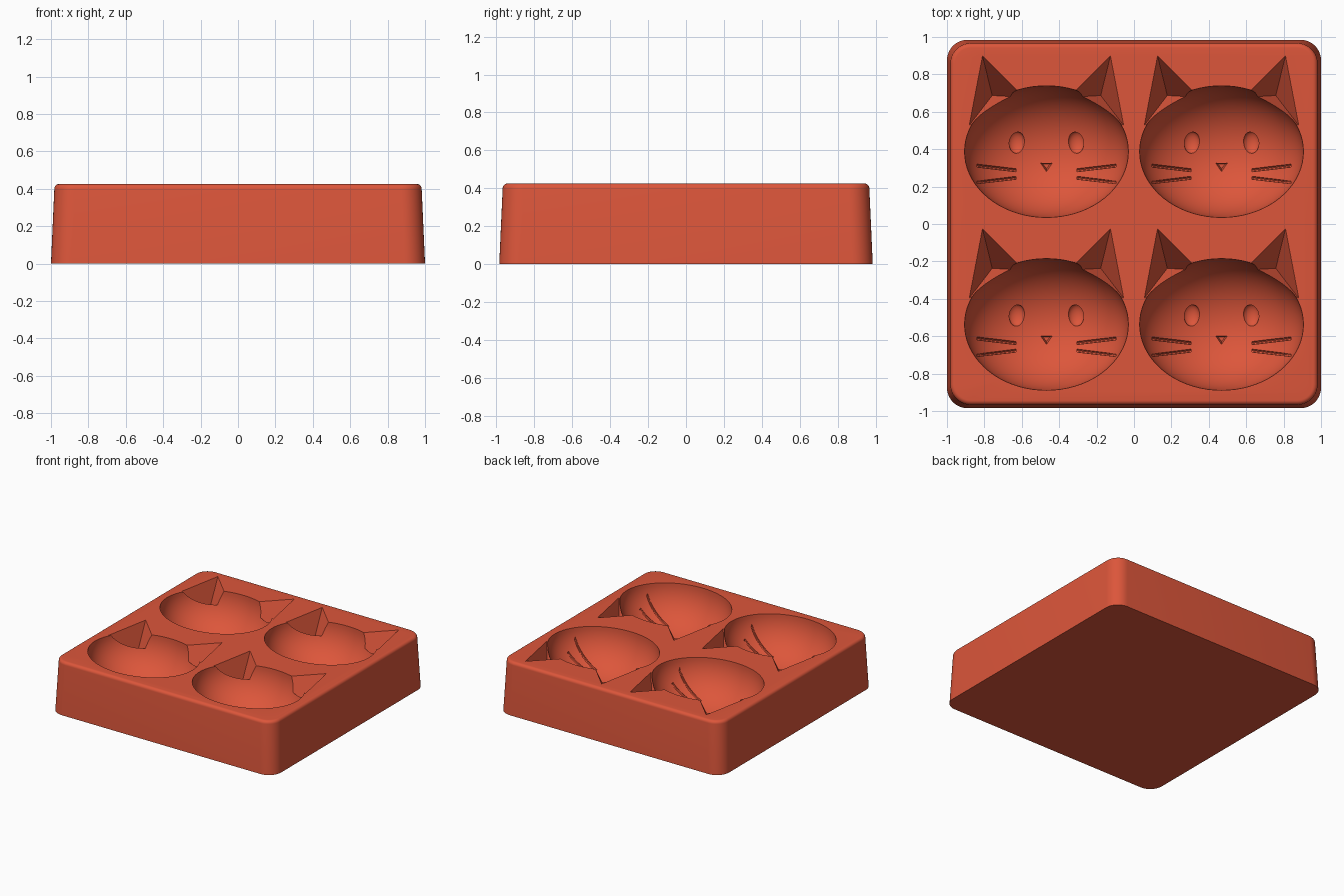
import bpy, bmesh, math
from mathutils import Vector, Matrix

if "Cube" in bpy.data.objects:
    bpy.data.objects.remove(bpy.data.objects["Cube"], do_unlink=True)

TOP = 0.425                      # height of the tray
HEAD = Vector((0.438, 0.352, 0.33))   # half sizes of a head hollow
CENTRES = [(x, y) for x in (-0.468, 0.468) for y in (0.387, -0.537)]

clay = bpy.data.materials.new("terracotta_red")
clay.use_nodes = True
colour = (0.72, 0.093, 0.043, 1)
clay.diffuse_color = colour
clay.node_tree.nodes["Principled BSDF"].inputs["Base Color"].default_value = colour


def make_object(name, bm):
    bmesh.ops.recalc_face_normals(bm, faces=bm.faces)
    mesh = bpy.data.meshes.new(name)
    bm.to_mesh(mesh)
    bm.free()
    mesh.materials.append(clay)
    obj = bpy.data.objects.new(name, mesh)
    bpy.context.collection.objects.link(obj)
    return obj


def loft(bm, rings):
    """Skin a list of equal point rings and cap both ends."""
    loops = [[bm.verts.new(p) for p in ring] for ring in rings]
    n = len(loops[0])
    for a, b in zip(loops, loops[1:]):
        for i in range(n):
            j = (i + 1) % n
            bm.faces.new((a[i], a[j], b[j], b[i]))
    bm.faces.new(loops[0][::-1])
    bm.faces.new(loops[-1])


def rounded_rectangle(hx, hy, r, z, steps=10):
    pts = []
    for k, (sx, sy) in enumerate([(1, 1), (-1, 1), (-1, -1), (1, -1)]):
        for i in range(steps + 1):
            a = (k + i / steps) * math.pi / 2
            pts.append((sx * (hx - r) + r * math.cos(a),
                        sy * (hy - r) + r * math.sin(a), z))
    return pts


def hollow_z(x, y):
    """Height of the head hollow's floor at an offset from its centre."""
    return TOP - HEAD.z * math.sqrt(max(0, 1 - (x / HEAD.x) ** 2 - (y / HEAD.y) ** 2))


def cutter(name, build, sides=(1,)):
    """Repeat one shape in every hollow, mirrored for each side."""
    bm = bmesh.new()
    for cx, cy in CENTRES:
        for s in sides:
            build(bm, cx, cy, s)
    obj = make_object(name, bm)
    obj.hide_render = True
    return obj


def head(bm, cx, cy, s):
    place = Matrix.Translation((cx, cy, TOP + 0.001)) @ Matrix.Diagonal((*HEAD, 1))
    bmesh.ops.create_uvsphere(bm, u_segments=72, v_segments=40, radius=1, matrix=place)


def ear(bm, cx, cy, s):
    # upside-down pyramid, widened above the top face
    apex = Vector((-0.29, 0.30, -0.25))
    corners = [Vector(p) for p in ((-0.342, 0.512, 0), (-0.413, 0.14, 0), (-0.12, 0.29, 0))]
    pts = [apex] + [apex + (p - apex) * 1.2 for p in corners]
    v = [bm.verts.new((cx + s * p.x, cy + p.y, TOP + p.z)) for p in pts]
    for f in ((0, 1, 2), (0, 2, 3), (0, 3, 1), (1, 2, 3)):
        bm.faces.new([v[i] for i in f])


def eye(bm, cx, cy, s):
    x, y = s * 0.16, 0.05
    place = Matrix.Translation((cx + x, cy + y, hollow_z(x, y))) @ Matrix.Diagonal((0.045, 0.06, 0.03, 1))
    bmesh.ops.create_uvsphere(bm, u_segments=24, v_segments=12, radius=1, matrix=place)


def nose(bm, cx, cy, s):
    z = hollow_z(0, -0.08)
    tri = ((-0.036, -0.06), (0, -0.108), (0.036, -0.06))
    loft(bm, [[(cx + x * k, cy - 0.075 + (y + 0.075) * k, z + h) for x, y in tri]
              for k, h in ((0.5, -0.03), (1, 0.01), (1, 0.06))])


def whiskers(bm, cx, cy, s):
    r = 0.009
    for y0, y1 in ((-0.10, -0.075), (-0.14, -0.165)):
        rings = []
        for i in range(9):
            t = i / 8
            x, y = 0.162 + 0.21 * t, y0 + (y1 - y0) * t
            z = hollow_z(x, y)
            rings.append([(cx + s * x, cy + y + r * math.cos(a), z + 1.5 * r * math.sin(a))
                          for a in (k * math.pi / 4 for k in range(8))])
        loft(bm, rings)


# Tray body: tapered sides, rounded corners and a soft top rim
bm = bmesh.new()
rim = 0.025
rings = [rounded_rectangle(1.0, 0.985, 0.11, 0)]
for i in range(7):
    a = i / 6 * math.pi / 2
    inset = rim * (1 - math.cos(a))
    rings.append(rounded_rectangle(0.982 - inset, 0.967 - inset, 0.11 - inset,
                                   TOP - rim + rim * math.sin(a)))
loft(bm, rings)
tray = make_object("mould_tray", bm)

# Cat-shaped hollows
both = (1, -1)
cutters = [cutter("head_cutter", head), cutter("ear_cutter", ear, both),
           cutter("eye_cutter", eye, both), cutter("nose_cutter", nose),
           cutter("whisker_cutter", whiskers, both)]
for c in cutters:
    mod = tray.modifiers.new(c.name, 'BOOLEAN')
    mod.operation = 'DIFFERENCE'
    mod.solver = 'EXACT'
    mod.object = c

# Bake the cuts and drop the cutters
bpy.context.view_layer.update()
graph = bpy.context.evaluated_depsgraph_get()
baked = bpy.data.meshes.new_from_object(tray.evaluated_get(graph))
tray.modifiers.clear()
tray.data = baked
for c in cutters:
    bpy.data.objects.remove(c, do_unlink=True)

bpy.ops.object.select_all(action='DESELECT')
tray.select_set(True)
bpy.context.view_layer.objects.active = tray
bpy.ops.object.shade_smooth_by_angle(angle=math.radians(30))
